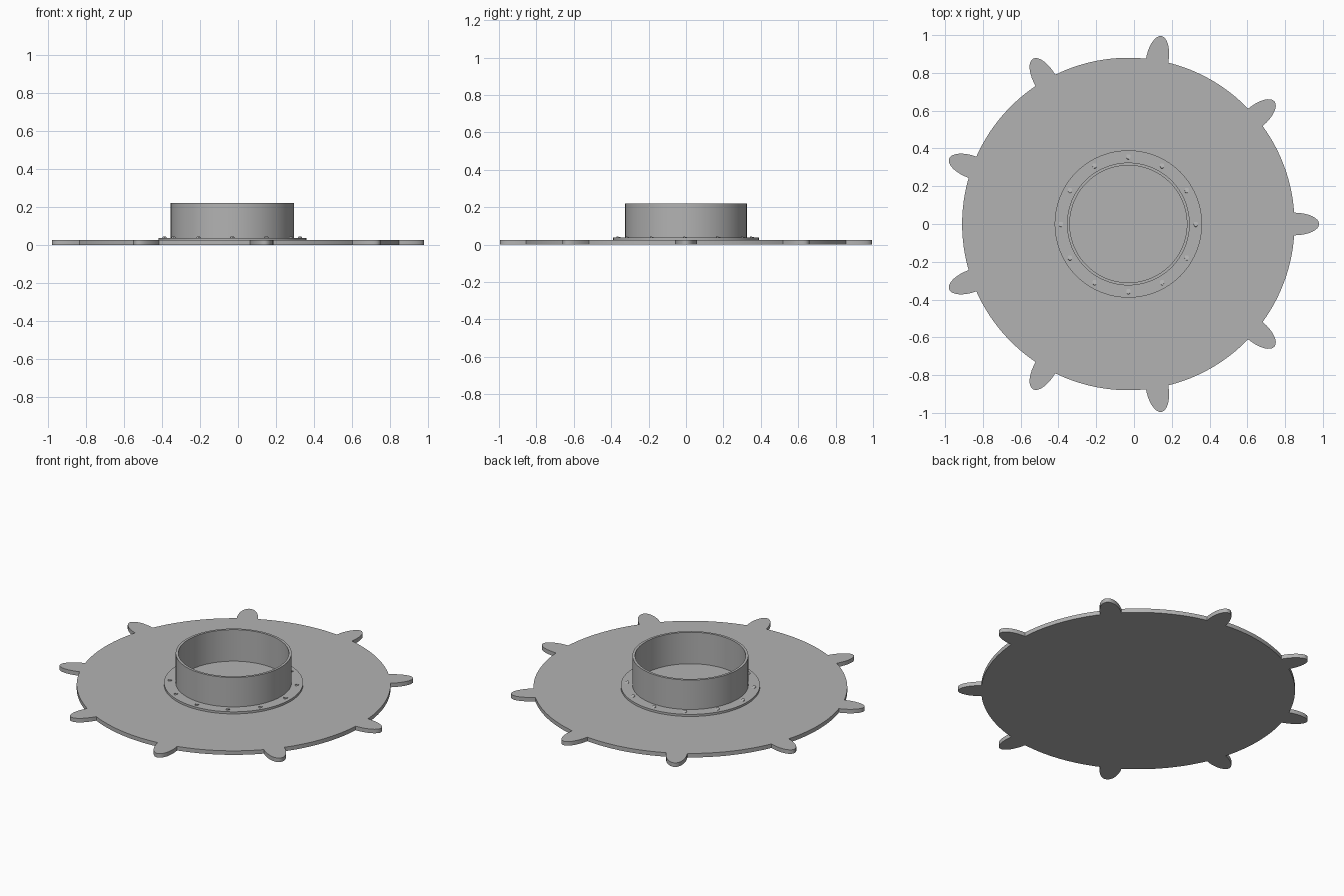
import bpy, bmesh, math
from mathutils import Matrix, Vector

if "Cube" in bpy.data.objects:
    bpy.data.objects.remove(bpy.data.objects["Cube"])

CENTRE = Vector((-0.03, 0, 0))
TABS, BOLTS = 9, 12

grey = bpy.data.materials.new("plain grey")
grey.use_nodes = True
colour = (0.45, 0.45, 0.45, 1)
grey.diffuse_color = colour
grey.node_tree.nodes["Principled BSDF"].inputs["Base Color"].default_value = colour


def finish(bm, name):
    bmesh.ops.recalc_face_normals(bm, faces=bm.faces)
    mesh = bpy.data.meshes.new(name)
    bm.to_mesh(mesh)
    bm.free()
    obj = bpy.data.objects.new(name, mesh)
    obj.location = CENTRE
    bpy.context.collection.objects.link(obj)
    mesh.materials.append(grey)
    bpy.ops.object.select_all(action='DESELECT')
    obj.select_set(True)
    bpy.context.view_layer.objects.active = obj
    bpy.ops.object.shade_smooth_by_angle(angle=math.radians(30))
    return obj


def lathe(name, profile, steps=96):
    """Spin a closed (radius, height) profile around the z axis."""
    bm = bmesh.new()
    verts = [bm.verts.new((r, 0, z)) for r, z in profile]
    edges = [bm.edges.new((v, verts[i - 1])) for i, v in enumerate(verts)]
    bmesh.ops.spin(bm, geom=verts + edges, cent=(0, 0, 0), axis=(0, 0, 1),
                   angle=math.tau, steps=steps, use_merge=True)
    bmesh.ops.remove_doubles(bm, verts=bm.verts, dist=1e-5)
    return finish(bm, name)


# Base plate: a disc outline with rounded elliptical tabs, extruded
def base_plate(radius=0.88, half_width=0.06, tip=1.01, height=0.025):
    root = math.sqrt(radius ** 2 - half_width ** 2)
    half = math.asin(half_width / radius)
    step = math.tau / TABS
    bm = bmesh.new()
    outline = []
    for t in range(TABS):
        turn = Matrix.Rotation(t * step, 3, 'Z')
        for i in range(17):
            a = math.pi * (i / 16 - 0.5)
            p = Vector((root + (tip - root) * math.cos(a), half_width * math.sin(a), 0))
            outline.append(turn @ p)
        for i in range(1, 16):
            a = half + (step - 2 * half) * i / 16
            outline.append(turn @ Vector((radius * math.cos(a), radius * math.sin(a), 0)))
    face = bm.faces.new([bm.verts.new(p) for p in outline])
    top = bmesh.ops.extrude_face_region(bm, geom=[face])["geom"]
    bmesh.ops.translate(bm, vec=(0, 0, height),
                        verts=[g for g in top if isinstance(g, bmesh.types.BMVert)])
    return finish(bm, "base_plate")


base_plate()

# Mounting flange and upright collar
lathe("flange", [(0.31, 0.025), (0.39, 0.025), (0.39, 0.038), (0.31, 0.038)])
lathe("collar", [(0.31, 0.025), (0.325, 0.025), (0.325, 0.22), (0.31, 0.22)])

# Ring of small bolt heads, each tipped the same way
bm = bmesh.new()
for k in range(BOLTS):
    a = math.tau * k / BOLTS
    place = Matrix.Translation((0.357 * math.cos(a), 0.357 * math.sin(a), 0.036))
    tilt = Matrix.Rotation(math.radians(-15), 4, 'X')
    stretch = Matrix.Diagonal((1, 1.4, 1, 1))
    bmesh.ops.create_cone(bm, cap_ends=True, segments=16, radius1=0.011,
                          radius2=0.011, depth=0.01, matrix=place @ tilt @ stretch)
finish(bm, "bolt_heads")
